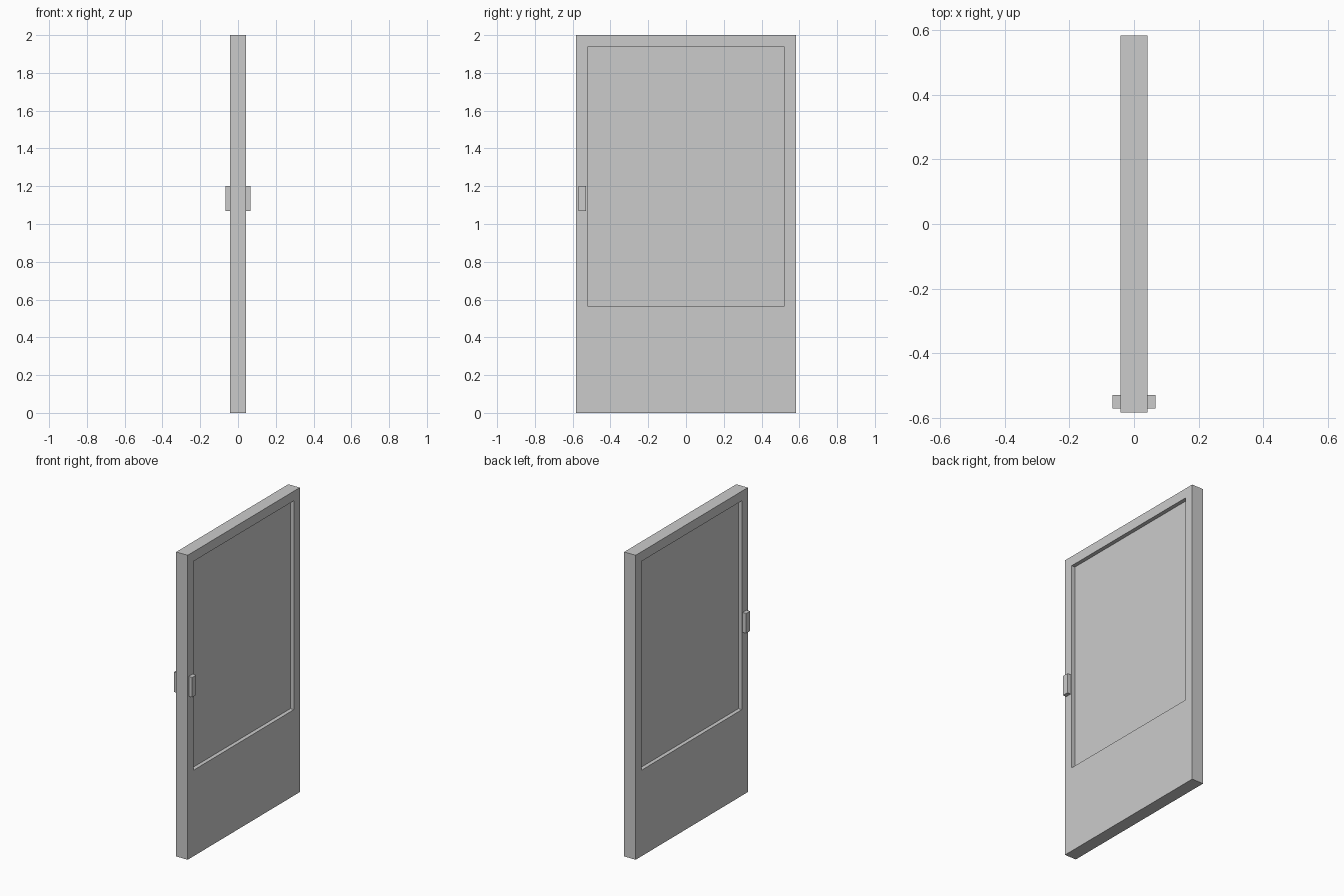
import bpy, bmesh

if "Cube" in bpy.data.objects:
    bpy.data.objects.remove(bpy.data.objects["Cube"])

T = 0.0415                       # half thickness of the door
OUTER = (0.582, 0.0, 2.0)        # half width, bottom, top
INNER = (0.521, 0.565, 1.937)
PANE_T = 0.016                   # half thickness of the recessed pane


def finish(name, bm):
    bmesh.ops.recalc_face_normals(bm, faces=bm.faces)
    mesh = bpy.data.meshes.new(name)
    bm.to_mesh(mesh)
    bm.free()
    obj = bpy.data.objects.new(name, mesh)
    bpy.context.collection.objects.link(obj)
    return obj


def box(name, lo, hi):
    bm = bmesh.new()
    bmesh.ops.create_cube(bm, size=1)
    for v in bm.verts:
        v.co = [(a + b) / 2 + c * (b - a) for a, b, c in zip(lo, hi, v.co)]
    return finish(name, bm)


def rect_loop(bm, x, rect):
    w, z0, z1 = rect
    return [bm.verts.new((x, y, z)) for y, z in ((-w, z0), (w, z0), (w, z1), (-w, z1))]


# Door frame: four rectangular loops joined into a ring with an open window
bm = bmesh.new()
loops = [rect_loop(bm, x, r) for x, r in ((-T, OUTER), (T, OUTER), (T, INNER), (-T, INNER))]
for k in range(4):
    a, b = loops[k], loops[(k + 1) % 4]
    for i in range(4):
        j = (i + 1) % 4
        bm.faces.new((a[i], a[j], b[j], b[i]))
finish("door_frame", bm)

# Window pane, recessed on both sides
w, z0, z1 = INNER
box("window_pane", (-PANE_T, -w, z0), (PANE_T, w, z1))

# Pull handle, mirrored to the other face of the door
handle = box("door_handles", (T, -0.570, 1.069), (0.0665, -0.529, 1.200))
mirror = handle.modifiers.new("mirror", 'MIRROR')
mirror.use_axis = (True, False, False)
